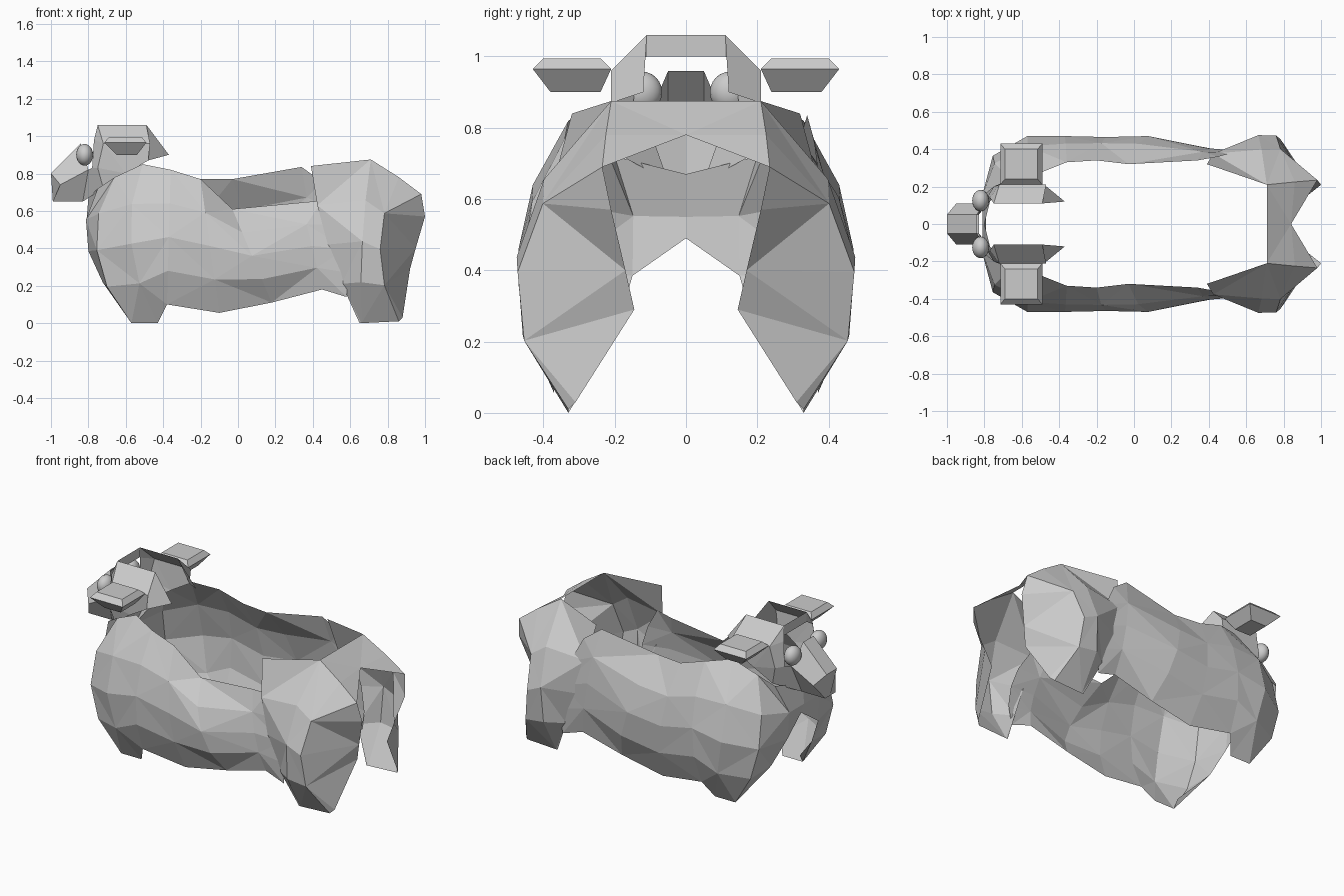
import bpy, bmesh, math
from mathutils import Vector

if "Cube" in bpy.data.objects:
    bpy.data.objects.remove(bpy.data.objects["Cube"])


def make(name, verts, faces, mirror=True):
    """Flat faceted mesh, optionally mirrored across the y = 0 plane."""
    bm = bmesh.new()
    vs = [bm.verts.new(v) for v in verts]
    for f in faces:
        bm.faces.new([vs[i] for i in f])
    bmesh.ops.recalc_face_normals(bm, faces=bm.faces)
    me = bpy.data.meshes.new(name)
    bm.to_mesh(me)
    bm.free()
    ob = bpy.data.objects.new(name, me)
    bpy.context.collection.objects.link(ob)
    if mirror:
        m = ob.modifiers.new("Mirror", 'MIRROR')
        m.use_axis = (False, True, False)
        m.use_clip = True
    return ob


ROWS = 5


def column(s, side=1, lift=0.0):
    """Bowed column: top xyz, bottom xyz, bulge in x and y (or explicit points)."""
    if len(s) == ROWS:
        return [(x, y * side, z) for x, y, z in s]
    a, b = Vector(s[0:3]), Vector(s[3:6])
    a.z += lift
    pts = []
    for i in range(ROWS):
        t = i / (ROWS - 1)
        w = max(0, math.sin(math.pi * t)) ** 0.75
        p = a.lerp(b, t) + Vector((s[6], s[7], 0)) * w
        pts.append((p.x, p.y * side, p.z))
    return pts


def shell(name, stations, side, lifts=None):
    """Open sheet lofted through the columns, split into triangles."""
    verts, faces = [], []
    for k, s in enumerate(stations):
        verts += column(s, side, lifts[k] if lifts else 0)
    for k in range(len(stations) - 1):
        for i in range(ROWS - 1):
            a, b = k * ROWS + i, (k + 1) * ROWS + i
            if (k + i) % 2:
                faces += [(a, b, b + 1), (a, b + 1, a + 1)]
            else:
                faces += [(a, b, a + 1), (b, b + 1, a + 1)]
    return make(name, verts, faces, False)


# Side panels of the body with the front legs
flank = [
    (-.75, .20, .72, -.57, .30, .05, -.14, -.10),
    (-.66, .24, .78, -.57, .33, .00, -.14, .08),
    (-.51, .27, .85, -.43, .33, .00, -.10, .17),
    (-.36, .33, .82, -.38, .39, .10, .00, .11),
    (-.20, .34, .77, -.10, .37, .055, .00, .11),
    (-.03, .32, .61, .18, .37, .11, .00, .125),
    (.34, .34, .645, .45, .37, .18, .00, .05),
    (.45, .36, .655, .58, .38, .14, .06, .02),
]
# Haunches with the rear legs
haunch = [
    (.39, .32, .84, .65, .33, .00, -.04, .07),
    (.71, .21, .875, .66, .33, .00, -.02, .205),
    (.86, .225, .78, .86, .33, .01, -.10, .195),
    [(.98, .235, .69), (1.0, .21, .57), (.95, .17, .40), (.92, .145, .29), (.88, .31, .03)],
]
for side, label in ((-1, "near"), (1, "far")):
    lifts = [0, 0, 0, 0, 0, .16, .19, .10] if side > 0 else None
    shell(label + "_flank", flank, side, lifts)
    shell(label + "_haunch", haunch, side)

# Rump strip joining the haunches
make("rump", [(.71, .21, .875), (.71, 0, .875), (.84, 0, .78),
              (.98, .235, .69), (.86, .225, .78)],
     [(0, 1, 2), (0, 2, 4), (4, 2, 3)])

# Chest strip joining the front legs
c = column(flank[0])
make("chest", [c[0], c[1], c[2], (-.79, 0, .49), (-.81, 0, .55), (-.80, 0, .67)],
     [(0, 1, 4, 5), (1, 2, 3, 4)])

# Snout
front = [(-1, 0, .80), (-1, .05, .80), (-.95, .11, .74), (-.99, .05, .65), (-.99, 0, .65)]
back = [(-.84, 0, .96), (-.84, .05, .96), (-.80, .11, .82), (-.83, .05, .65), (-.83, 0, .65)]
make("snout", front + back,
     [(i, i + 1, i + 6, i + 5) for i in range(4)] + [(0, 1, 2, 3, 4)])

# Hood: open cap with brow, sides, eye socket rims and cheeks
make("hood", [
    (-.75, .11, 1.06), (-.49, .11, 1.06), (-.37, .12, .90), (-.47, .21, .96),
    (-.72, .21, .96), (-.75, .20, .83), (-.48, .21, .87), (-.72, .18, .72),
    (-.60, .20, .80), (-.75, 0, 1.06), (-.75, 0, 1.0), (-.75, .11, 1.0),
    (-.80, .11, .82), (-.83, .05, .65), (-.77, .14, .98), (-.78, .15, .83)],
    [(0, 1, 3, 4), (1, 2, 6, 3), (4, 3, 6, 8), (4, 8, 5), (5, 8, 7),
     (0, 9, 10, 11), (0, 4, 14, 11), (14, 4, 5, 15), (5, 7, 13, 12, 15)])

# Ears: bevelled blocks
rings = [(-.65, -.54, .24, .38, .90), (-.715, -.49, .21, .43, .965),
         (-.69, -.515, .24, .40, .995)]
ear = [p for x0, x1, y0, y1, z in rings
       for p in ((x0, y0, z), (x1, y0, z), (x1, y1, z), (x0, y1, z))]
make("ears", ear, [(0, 1, 2, 3), (8, 9, 10, 11)] +
     [(r + i, r + (i + 1) % 4, r + 4 + (i + 1) % 4, r + 4 + i)
      for r in (0, 4) for i in range(4)])

# Eyes
for side, label in ((-1, "near"), (1, "far")):
    bpy.ops.mesh.primitive_uv_sphere_add(segments=20, ring_count=12, radius=1,
                                         location=(-.82, .125 * side, .90))
    eye = bpy.context.object
    eye.name = label + "_eye"
    eye.scale = (.045, .058, .058)
    bpy.ops.object.shade_smooth()
